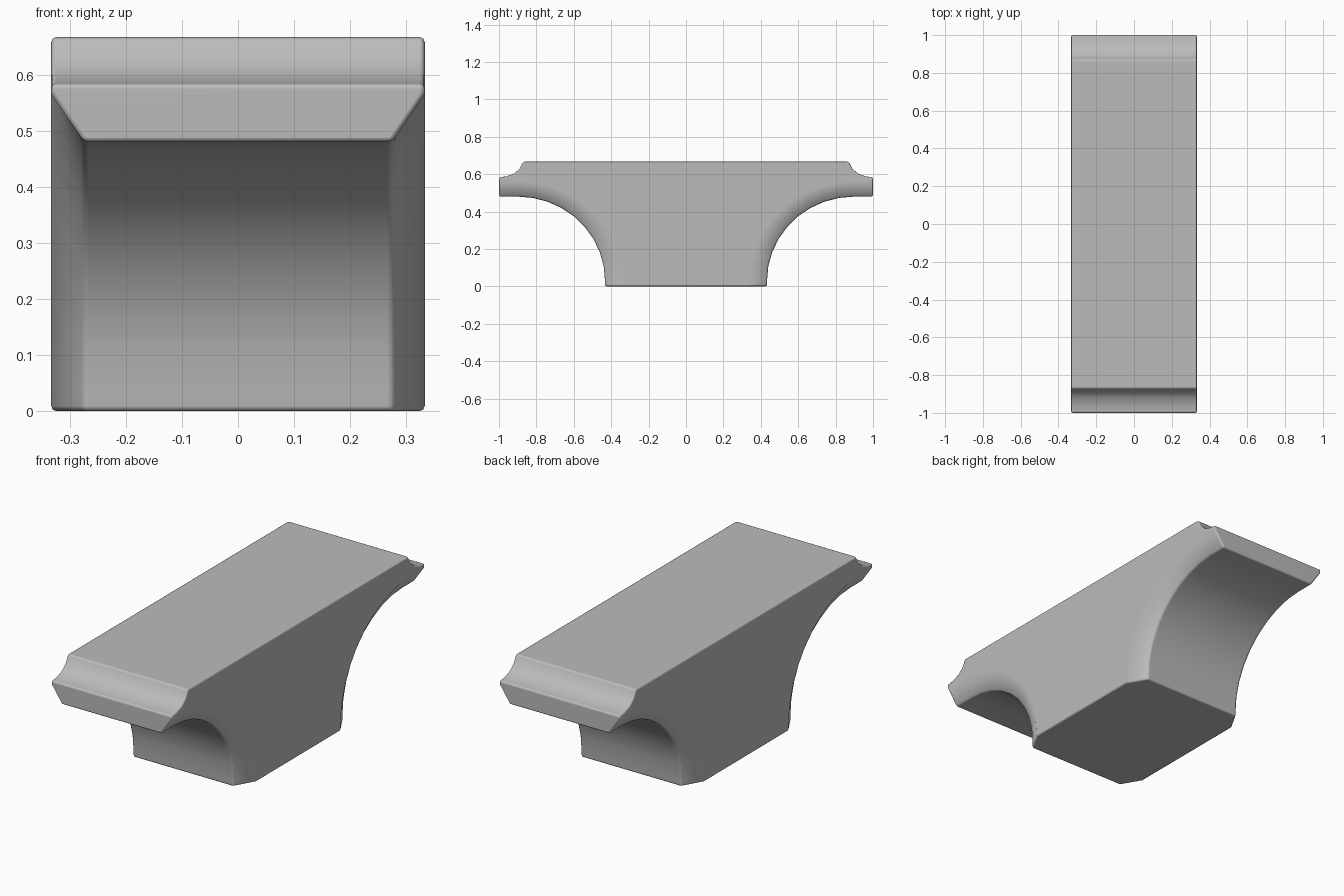
import bpy, bmesh, math

if "Cube" in bpy.data.objects:
    bpy.data.objects.remove(bpy.data.objects["Cube"], do_unlink=True)

HALF_WIDTH, CORE_WIDTH = 0.333, 0.275
TOP, ARCH_Y, ARCH_Z = 0.667, 0.9, 0.03
ARCH_STEPS = 9


def half_profile(grow_y, grow_z):
    """Right half of the side outline, from the foot up round the tip to the top."""
    ry, rz = 0.467 + grow_y, 0.45 + grow_z
    pts = [(ARCH_Y - ry, 0)]
    for i in range(ARCH_STEPS + 1):
        a = math.pi / 2 * i / ARCH_STEPS
        pts.append((ARCH_Y - ry * math.cos(a), ARCH_Z + rz * math.sin(a)))
    pts.append((1, ARCH_Z + rz))
    # Ledge and concave cove leading to the top
    pts += [(1, 0.583), (0.96, 0.588), (0.92, 0.603), (0.89, 0.628), (0.87, TOP)]
    return pts


def outline(grow_y, grow_z):
    half = half_profile(grow_y, grow_z)
    return half + [(-y, z) for y, z in reversed(half)]


# Body: core outline in the middle, arches cut back towards the flanks
core, flank = outline(0, 0), outline(0.1, 0.085)
bm = bmesh.new()
rings = []
for x, shape in ((-HALF_WIDTH, flank), (-CORE_WIDTH, core),
                 (CORE_WIDTH, core), (HALF_WIDTH, flank)):
    rings.append([bm.verts.new((x, y, z)) for y, z in shape])
for a, b in zip(rings, rings[1:]):
    for i in range(len(a)):
        j = (i + 1) % len(a)
        bm.faces.new((a[i], a[j], b[j], b[i]))
bm.faces.new(rings[0])
bm.faces.new(rings[-1])
bmesh.ops.recalc_face_normals(bm, faces=bm.faces)
# Merge the flat strips of the top and bottom
bmesh.ops.dissolve_limit(bm, angle_limit=math.radians(1),
                         verts=bm.verts, edges=bm.edges)
for f in bm.faces:
    f.smooth = True

mesh = bpy.data.meshes.new("pedestal_body")
bm.to_mesh(mesh)
bm.free()
body = bpy.data.objects.new("pedestal_body", mesh)
bpy.context.collection.objects.link(body)

# Softened edges
bevel = body.modifiers.new("edge_bevel", "BEVEL")
bevel.width = 0.009
bevel.segments = 2
bevel.limit_method = "ANGLE"
bevel.angle_limit = math.radians(40)
weighted = body.modifiers.new("weighted_normals", "WEIGHTED_NORMAL")
weighted.weight = 90

# Plain grey surface
grey = bpy.data.materials.new("plain_grey")
grey.use_nodes = True
colour = (0.5, 0.5, 0.5, 1)
grey.diffuse_color = colour
grey.node_tree.nodes["Principled BSDF"].inputs["Base Color"].default_value = colour
mesh.materials.append(grey)
